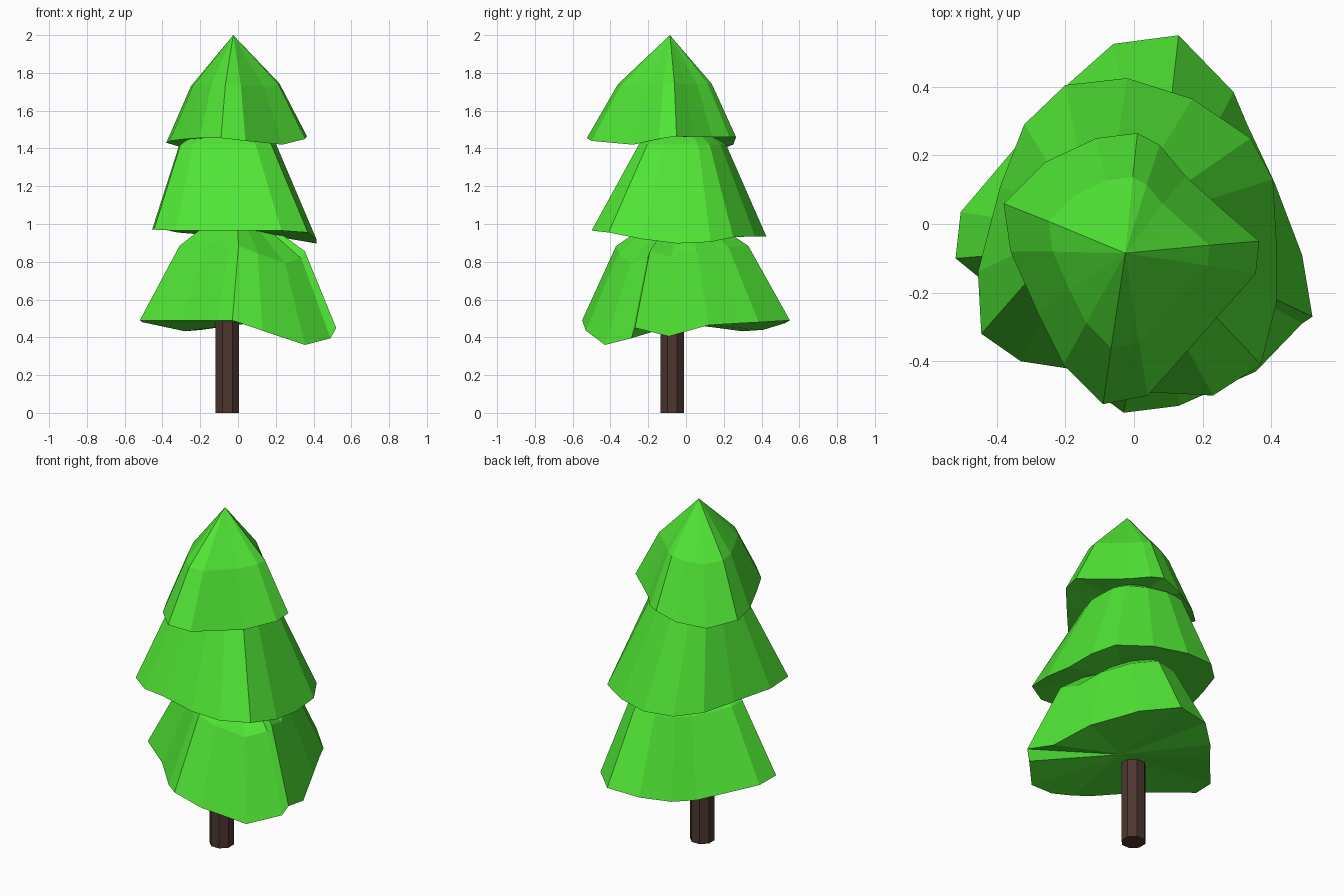
import bpy, bmesh


def material(name, rgb):
    m = bpy.data.materials.new(name)
    m.diffuse_color = (*rgb, 1)
    return m


def finish(bm, name, mat):
    bmesh.ops.recalc_face_normals(bm, faces=bm.faces)
    me = bpy.data.meshes.new(name)
    bm.to_mesh(me)
    bm.free()
    me.materials.append(mat)
    ob = bpy.data.objects.new(name, me)
    bpy.context.collection.objects.link(ob)
    return ob


def tier(name, hem, scale, shift, shoulder_z, follow, apex, mat):
    """Bent cone: wavy hem, scaled-down shoulder ring, pointed top, closed underside."""
    bm = bmesh.new()
    n = len(hem)
    mid = [sum(p[k] for p in hem) / n for k in range(3)]
    low = [bm.verts.new(p) for p in hem]
    high = [bm.verts.new((x * scale[0] + shift[0], y * scale[1] + shift[1],
                          shoulder_z + follow * (z - mid[2]))) for x, y, z in hem]
    tip = bm.verts.new(apex)
    base = bm.verts.new((mid[0], mid[1], mid[2] + 0.02))
    for i in range(n):
        j = (i + 1) % n
        bm.faces.new((low[i], low[j], high[j], high[i]))
        bm.faces.new((high[i], high[j], tip))
        bm.faces.new((low[j], low[i], base))
    return finish(bm, name, mat)


green = material("needles", (0.08, 0.78, 0.035))
brown = material("bark", (0.075, 0.037, 0.03))

# Trunk
bpy.ops.mesh.primitive_cylinder_add(vertices=8, radius=0.067, depth=0.75,
                                    location=(-0.056, -0.072, 0.375),
                                    rotation=(0, 0, 0.3927))
trunk = bpy.context.object
trunk.name = "trunk"
trunk.data.materials.append(brown)

# Lower branches
tier("lower_branches", [
    (0.13, 0.55, 0.49), (-0.06, 0.525, 0.475), (-0.19, 0.41, 0.44), (-0.28, 0.30, 0.432),
    (-0.505, 0.035, 0.48), (-0.52, -0.10, 0.49), (-0.30, -0.28, 0.49), (-0.11, -0.49, 0.49),
    (-0.03, -0.55, 0.49), (0.13, -0.53, 0.435), (0.355, -0.43, 0.36), (0.49, -0.29, 0.395),
    (0.52, -0.27, 0.45), (0.49, -0.09, 0.405), (0.41, 0.12, 0.465), (0.33, 0.29, 0.475),
    (0.29, 0.385, 0.48)],
    (0.638, 0.636), (0.022, -0.02), 0.86, 0.7, (-0.01, -0.02, 1.12), green)

# Middle branches
tier("middle_branches", [
    (-0.02, 0.425, 0.935), (-0.20, 0.405, 0.945), (-0.32, 0.29, 0.955), (-0.39, 0.11, 0.97),
    (-0.455, -0.14, 0.97), (-0.445, -0.32, 0.97), (-0.33, -0.40, 0.965), (-0.20, -0.42, 0.965),
    (0.04, -0.49, 0.965), (0.23, -0.50, 0.965), (0.37, -0.41, 0.955), (0.415, -0.23, 0.92),
    (0.415, -0.05, 0.897), (0.405, 0.13, 0.905), (0.34, 0.25, 0.93), (0.17, 0.365, 0.935)],
    (0.59, 0.5), (-0.042, 0.0), 1.42, 0, (-0.04, -0.04, 1.6), green)

# Top branches
tier("top_branches", [
    (0.01, 0.265, 1.46), (-0.11, 0.25, 1.42), (-0.26, 0.18, 1.395), (-0.38, 0.06, 1.43),
    (-0.36, -0.08, 1.44), (-0.28, -0.26, 1.45), (-0.205, -0.41, 1.455), (-0.09, -0.525, 1.455),
    (0.04, -0.50, 1.44), (0.235, -0.28, 1.42), (0.355, -0.145, 1.45), (0.365, -0.05, 1.465),
    (0.26, 0.04, 1.46), (0.15, 0.14, 1.46), (0.075, 0.23, 1.46)],
    (0.63, 0.63), (-0.01, -0.03), 1.735, 0.4, (-0.025, -0.085, 2.0), green)
